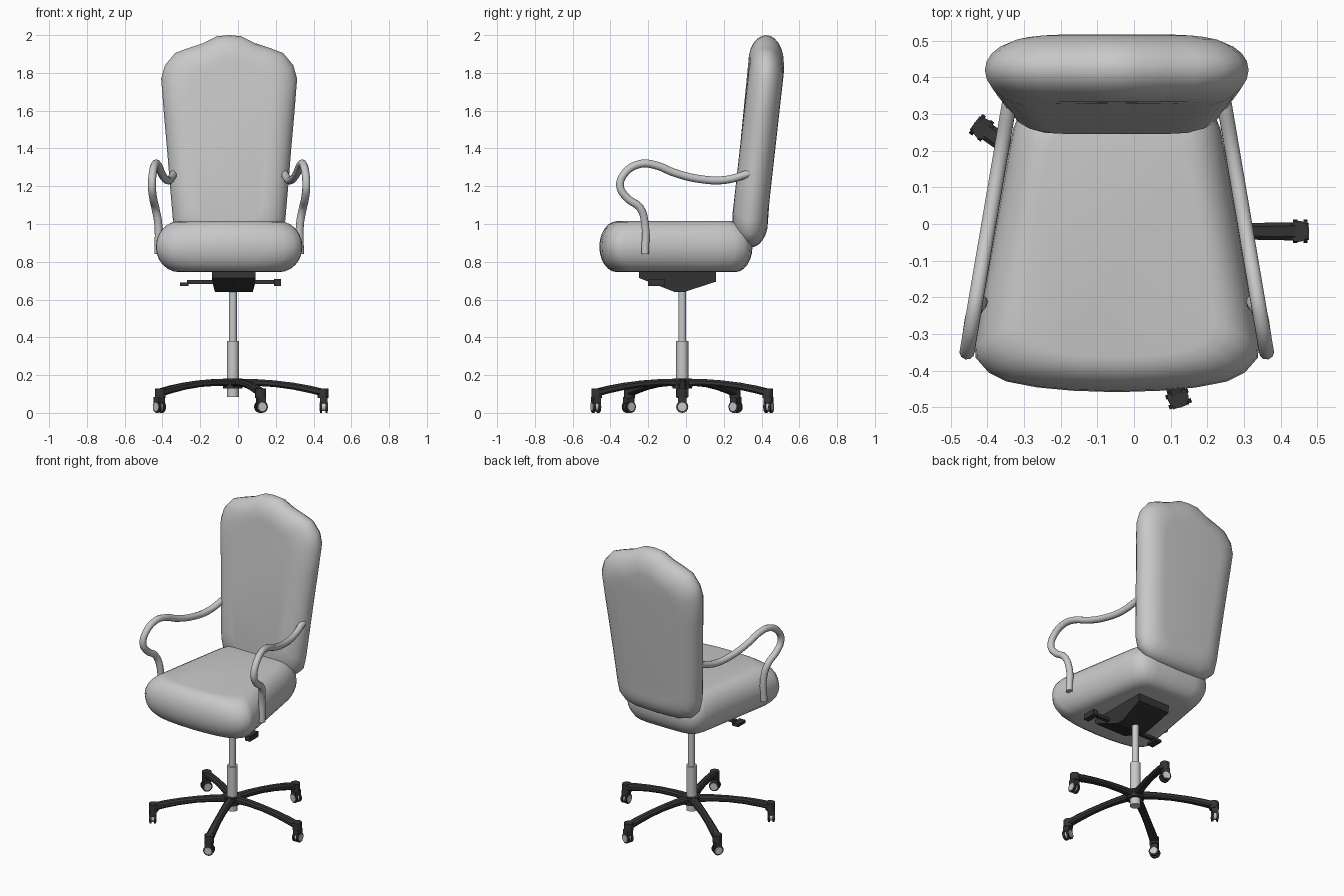
import bpy, bmesh, math
from mathutils import Vector, Matrix

if "Cube" in bpy.data.objects:
    bpy.data.objects.remove(bpy.data.objects["Cube"])

CX = -0.047                 # symmetry plane of seat, back and arms
HUB = Vector((-0.027, -0.02, 0))   # column axis


def material(name, rgb):
    m = bpy.data.materials.new(name)
    m.diffuse_color = (*rgb, 1)
    m.use_nodes = True
    m.node_tree.nodes["Principled BSDF"].inputs["Base Color"].default_value = m.diffuse_color
    return m


GREY = material("light grey", (0.58, 0.58, 0.58))
DARK = material("charcoal", (0.035, 0.035, 0.035))


def finish(ob, mat, angle=40):
    ob.data.materials.clear()
    ob.data.materials.append(mat)
    bpy.ops.object.select_all(action='DESELECT')
    ob.select_set(True)
    bpy.context.view_layer.objects.active = ob
    bpy.ops.object.shade_smooth_by_angle(angle=math.radians(angle))
    return ob


def loft(name, rings, mat, angle=40, matrix=None):
    """Skin closed rings of equal length and cap both ends."""
    bm = bmesh.new()
    vs = [[bm.verts.new(p) for p in ring] for ring in rings]
    n = len(vs[0])
    for a, b in zip(vs, vs[1:]):
        for i in range(n):
            bm.faces.new((a[i], a[(i + 1) % n], b[(i + 1) % n], b[i]))
    bm.faces.new(vs[0][::-1])
    bm.faces.new(vs[-1])
    bmesh.ops.recalc_face_normals(bm, faces=bm.faces)
    if matrix:
        bm.transform(matrix)
    me = bpy.data.meshes.new(name)
    bm.to_mesh(me)
    bm.free()
    ob = bpy.data.objects.new(name, me)
    bpy.context.collection.objects.link(ob)
    return finish(ob, mat, angle)


def rod(name, p0, p1, r, mat, n=20, matrix=None):
    p0, p1 = Vector(p0), Vector(p1)
    q = (p1 - p0).to_track_quat('Z', 'Y')
    circle = [q @ Vector((r * math.cos(t), r * math.sin(t), 0))
              for t in (2 * math.pi * i / n for i in range(n))]
    return loft(name, [[p + c for c in circle] for p in (p0, p1)], mat, 40, matrix)


def block(name, lo, hi, mat, matrix=None):
    (x0, y0, z0), (x1, y1, z1) = lo, hi
    rings = [[(x0, y0, z), (x1, y0, z), (x1, y1, z), (x0, y1, z)] for z in (z0, z1)]
    return loft(name, rings, mat, 30, matrix)


def cushion(name, half, centre, inset, place, mat):
    """Pillow: mirrored half outline, edges rounded by an elliptical profile."""
    outline = half + [(-u, v) for u, v in half[-2:0:-1]]
    rings = []
    for k in range(13):
        t = math.radians(-90 + 15 * k)
        su, sv = (1 - i * (1 - math.cos(t)) for i in inset)
        rings.append([place(u * su, centre + (v - centre) * sv, math.sin(t))
                      for u, v in outline])
    return loft(name, rings, mat, 60)


# Seat: outline seen from above
seat_half = [(0, -.459), (.12, -.455), (.217, -.446), (.3, -.43), (.35, -.405),
             (.385, -.365), (.388, -.33), (.36, -.17), (.33, 0), (.3, .17),
             (.283, .26), (.262, .31), (.22, .34), (.15, .35), (0, .352)]
cushion("seat", seat_half, -0.05, (0.32, 0.23),
        lambda u, v, d: (CX + u, v, 0.88 + 0.135 * d), GREY)

# Backrest: outline seen from the front, leaning backwards
back_half = [(0, 2.0), (.064, 1.994), (.138, 1.957), (.22, 1.93), (.286, 1.905),
             (.34, 1.84), (.36, 1.77), (.345, 1.58), (.329, 1.4), (.313, 1.2),
             (.297, 1.016), (.28, .945), (.23, .9), (.15, .88), (0, .875)]


def lean(z):
    return 0.336 + 0.112 * (min(max(z, 1.05), 1.8) - 1.016)


cushion("backrest", back_half, 1.42, (0.4, 0.25),
        lambda u, v, d: (CX + u, lean(v) + 0.094 * d, v), GREY)

# Armrests: one swept tube per side
arm_path = [(-.217, .84), (-.217, 1.0), (-.243, 1.085), (-.312, 1.138), (-.349, 1.2),
            (-.323, 1.27), (-.243, 1.318), (-.164, 1.312), (-.058, 1.27),
            (.074, 1.238), (.206, 1.233), (.344, 1.27)]
for side, label in ((-1, "left"), (1, "right")):
    cu = bpy.data.curves.new(label + "_armrest", 'CURVE')
    cu.dimensions = '3D'
    cu.bevel_depth = 0.021
    cu.bevel_resolution = 3
    cu.use_fill_caps = True
    sp = cu.splines.new('BEZIER')
    sp.bezier_points.add(len(arm_path) - 1)
    for i, (bp, (y, z)) in enumerate(zip(sp.bezier_points, arm_path)):
        off = 0.407 - (y + 0.34) * 0.17
        if i < 2:
            off = 0.375
        bp.co = (CX + side * off, y, z)
        bp.handle_left_type = bp.handle_right_type = 'AUTO'
    sp.resolution_u = 5
    ob = bpy.data.objects.new(label + "_armrest", cu)
    bpy.context.collection.objects.link(ob)
    bpy.ops.object.select_all(action='DESELECT')
    ob.select_set(True)
    bpy.context.view_layer.objects.active = ob
    bpy.ops.object.convert(target='MESH')
    finish(bpy.context.object, GREY, 60)

# Tilt mechanism under the seat
side_profile = [(-.25, .755), (.16, .755), (.16, .695), (-.01, .64), (-.06, .64), (-.25, .715)]
xm = -0.022
loft("tilt_mechanism",
     [[(xm + sx * (.115 if z > .68 else .1), y, z) for y, z in side_profile]
      for sx in (-1, 1)], DARK, 20)

# Levers with paddles
block("left_lever", (-.27, -.15, .683), (-.1, -.125, .703), DARK)
block("left_paddle", (-.307, -.19, .672), (-.262, -.11, .69), DARK)
block("right_lever", (.07, -.15, .683), (.2, -.125, .703), DARK)
block("right_paddle", (.19, -.2, .672), (.227, -.11, .708), DARK)

# Gas column
rod("lower_column", HUB + Vector((0, 0, .085)), HUB + Vector((0, 0, .38)), .032, GREY, 24)
rod("upper_column", HUB + Vector((0, 0, .37)), HUB + Vector((0, 0, .66)), .021, GREY, 24)
rod("base_hub", HUB + Vector((0, 0, .13)), HUB + Vector((0, 0, .181)), .052, DARK, 24)

# Five-star base: (radius, half width, bottom, top)
leg_sections = [(.02, .027, .14, .18), (.12, .024, .143, .179), (.22, .022, .137, .172),
                (.32, .022, .123, .16), (.41, .024, .104, .144), (.485, .025, .085, .126)]
for k in range(5):
    m = Matrix.Translation(HUB) @ Matrix.Rotation(math.radians(72 * k), 4, 'Z')
    tag = "_%d" % (k + 1)
    rings = []
    for r, w, b, t in leg_sections:
        c = 0.01
        rings.append([(r, -w + c, b), (r, w - c, b), (r, w, b + c), (r, w, t - c),
                      (r, w - c, t), (r, -w + c, t), (r, -w, t - c), (r, -w, b + c)])
    loft("base_leg" + tag, rings, DARK, 35, m)
    rod("leg_end" + tag, (.476, 0, .08), (.476, 0, .13), .029, DARK, 16, m)
    # Caster: fork, twin tyres and a pale hub on a radial axle
    block("caster_fork" + tag, (.46, -.022, .05), (.502, .022, .085), DARK, m)
    for x in (.461, .489):
        rod("caster_tyre" + tag, (x, 0, .032), (x + .012, 0, .032), .032, DARK, 20, m)
    rod("caster_hub" + tag, (.458, 0, .032), (.504, 0, .032), .023, GREY, 16, m)
